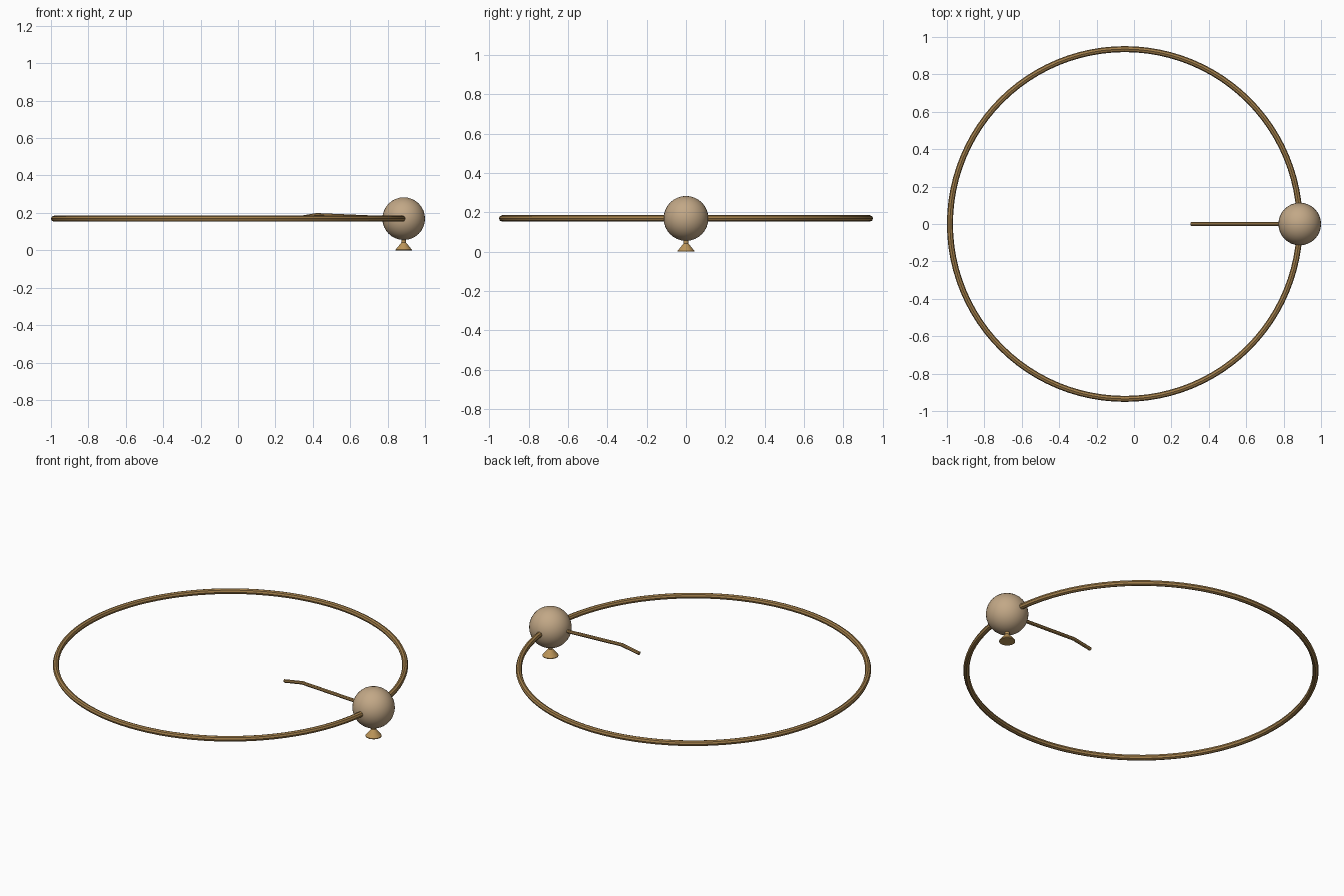
import bpy, bmesh, math
from mathutils import Vector, Matrix

if "Cube" in bpy.data.objects:
    bpy.data.objects.remove(bpy.data.objects["Cube"])

BALL = Vector((0.886, 0, 0.169))
BALL_R = 0.114
RING_R = 0.935
TUBE_R = 0.016


def make_material(name, rgb, metallic):
    mat = bpy.data.materials.new(name)
    mat.use_nodes = True
    mat.diffuse_color = (*rgb, 1)
    shader = mat.node_tree.nodes["Principled BSDF"]
    shader.inputs["Base Color"].default_value = (*rgb, 1)
    shader.inputs["Metallic"].default_value = metallic
    return mat


def finish(name, mat, angle):
    obj = bpy.context.object
    obj.name = name
    obj.data.materials.append(mat)
    bpy.ops.object.shade_smooth_by_angle(angle=math.radians(angle))
    return obj


def activate_mesh(name, bm):
    bmesh.ops.recalc_face_normals(bm, faces=bm.faces)
    mesh = bpy.data.meshes.new(name)
    bm.to_mesh(mesh)
    bm.free()
    obj = bpy.data.objects.new(name, mesh)
    bpy.context.collection.objects.link(obj)
    bpy.ops.object.select_all(action='DESELECT')
    obj.select_set(True)
    bpy.context.view_layer.objects.active = obj
    return obj


def skin_loops(bm, loops):
    for a, b in zip(loops, loops[1:]):
        n = len(a)
        for i in range(n):
            bm.faces.new((a[i], a[(i + 1) % n], b[(i + 1) % n], b[i]))
    bm.faces.new(loops[0])
    bm.faces.new(loops[-1])


brass = make_material("brass", (0.36, 0.21, 0.07), 0.3)
light_brass = make_material("light brass", (0.50, 0.30, 0.10), 0.3)
tan = make_material("tan", (0.54, 0.39, 0.24), 0.0)

# Large hoop running through the middle of the ball
bpy.ops.mesh.primitive_torus_add(
    major_segments=96, minor_segments=8, major_radius=RING_R,
    minor_radius=TUBE_R, location=(BALL.x - RING_R, 0, BALL.z))
finish("hoop", brass, 30)

# Ball
bpy.ops.mesh.primitive_uv_sphere_add(
    segments=32, ring_count=16, radius=BALL_R, location=BALL)
finish("ball", tan, 30)

# Flared foot, turned from a profile of (radius, height)
bm = bmesh.new()
loops = []
for radius, z in [(0.043, 0), (0.043, 0.004), (0.012, 0.042), (0.012, 0.07)]:
    ring = bmesh.ops.create_circle(
        bm, segments=24, radius=radius,
        matrix=Matrix.Translation((BALL.x, 0, z)))
    loops.append(ring["verts"])
skin_loops(bm, loops)
activate_mesh("foot", bm)
finish("foot", light_brass, 30)

# Thin bent pin pointing inward from the ball
bm = bmesh.new()
loops = []
for x, z, tilt in [(0.304, 0.169, -10), (0.42, 0.189, -4), (BALL.x, BALL.z, 2)]:
    place = (Matrix.Translation((x, 0, z))
             @ Matrix.Rotation(math.radians(90 + tilt), 4, 'Y'))
    ring = bmesh.ops.create_circle(bm, segments=8, radius=0.01, matrix=place)
    loops.append(ring["verts"])
skin_loops(bm, loops)
activate_mesh("pin", bm)
finish("pin", brass, 30)
